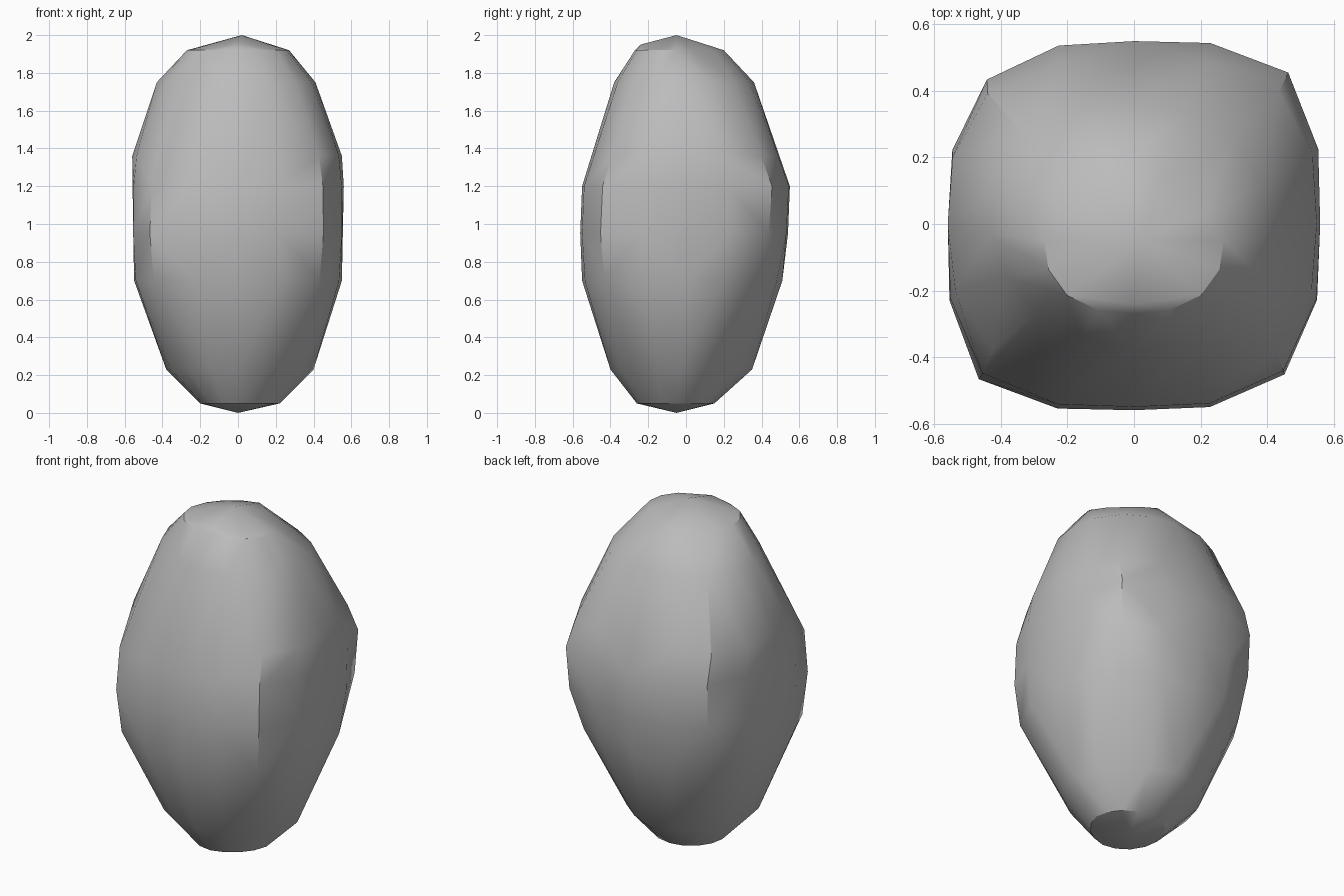
import bpy, bmesh, math

cube = bpy.data.objects.get("Cube")
if cube:
    bpy.data.objects.remove(cube, do_unlink=True)

# Stone material
stone = bpy.data.materials.new("stone grey")
stone.use_nodes = True
grey = (0.5, 0.5, 0.5, 1)
stone.diffuse_color = grey
stone.node_tree.nodes["Principled BSDF"].inputs["Base Color"].default_value = grey

# Each level: height, centre y, reach to (left, back, right, front),
# reach to the corners (left back, right back, right front, left front)
LEVELS = [
    (0.05, -0.05, (0.22, 0.20, 0.20, 0.21), (0.21, 0.20, 0.21, 0.20)),
    (0.23, -0.02, (0.40, 0.37, 0.38, 0.38), (0.33, 0.36, 0.39, 0.36)),
    (0.70, 0.0, (0.55, 0.51, 0.55, 0.55), (0.55, 0.56, 0.63, 0.61)),
    (0.95, 0.0, (0.56, 0.54, 0.56, 0.56), (0.63, 0.61, 0.66, 0.64)),
    (1.20, 0.0, (0.56, 0.55, 0.56, 0.55), (0.65, 0.62, 0.64, 0.63)),
    (1.36, 0.0, (0.55, 0.50, 0.56, 0.50), (0.59, 0.59, 0.57, 0.58)),
    (1.75, -0.03, (0.41, 0.39, 0.43, 0.35), (0.41, 0.44, 0.37, 0.40)),
    (1.92, -0.05, (0.27, 0.25, 0.27, 0.22), (0.21, 0.24, 0.26, 0.26)),
]
STEPS = 4  # points per quarter turn


def quarter_points(z, centre, sides, corners, quarter):
    """Rounded quarter running from one side through its corner to the next."""
    a, b = sides[quarter], sides[(quarter + 1) % 4]
    fullness = corners[quarter] / math.hypot(a, b) * math.sqrt(2)
    power = 1 / (0.5 - math.log2(fullness))
    turn = quarter * math.pi / 2
    for step in range(STEPS):
        t = step / STEPS * math.pi / 2
        c, s = math.cos(t), math.sin(t)
        r = (c ** power + s ** power) ** (-1 / power)
        u, v = a * r * c, b * r * s
        yield (u * math.cos(turn) - v * math.sin(turn),
               u * math.sin(turn) + v * math.cos(turn) + centre, z)


# Boulder: chiselled convex skin over the levels and the two tips
bm = bmesh.new()
for level in LEVELS:
    for quarter in range(4):
        for point in quarter_points(*level, quarter):
            bm.verts.new(point)
bm.verts.new((0.02, -0.05, 2.0))
bm.verts.new((0.0, -0.24, 1.95))
bm.verts.new((0.0, -0.05, 0.0))
bmesh.ops.convex_hull(bm, input=bm.verts)
loose = [v for v in bm.verts if not v.link_faces]
bmesh.ops.delete(bm, geom=loose, context='VERTS')

# Merge nearly flat neighbours into broad facets
bmesh.ops.dissolve_limit(bm, angle_limit=math.radians(4), verts=bm.verts, edges=bm.edges)
bmesh.ops.triangulate(bm, faces=bm.faces)
bmesh.ops.recalc_face_normals(bm, faces=bm.faces)
mesh = bpy.data.meshes.new("boulder")
bm.to_mesh(mesh)
bm.free()
mesh.materials.append(stone)
boulder = bpy.data.objects.new("boulder", mesh)
bpy.context.collection.objects.link(boulder)

bpy.ops.object.select_all(action='DESELECT')
boulder.select_set(True)
bpy.context.view_layer.objects.active = boulder
bpy.ops.object.shade_smooth_by_angle(angle=math.radians(30))
